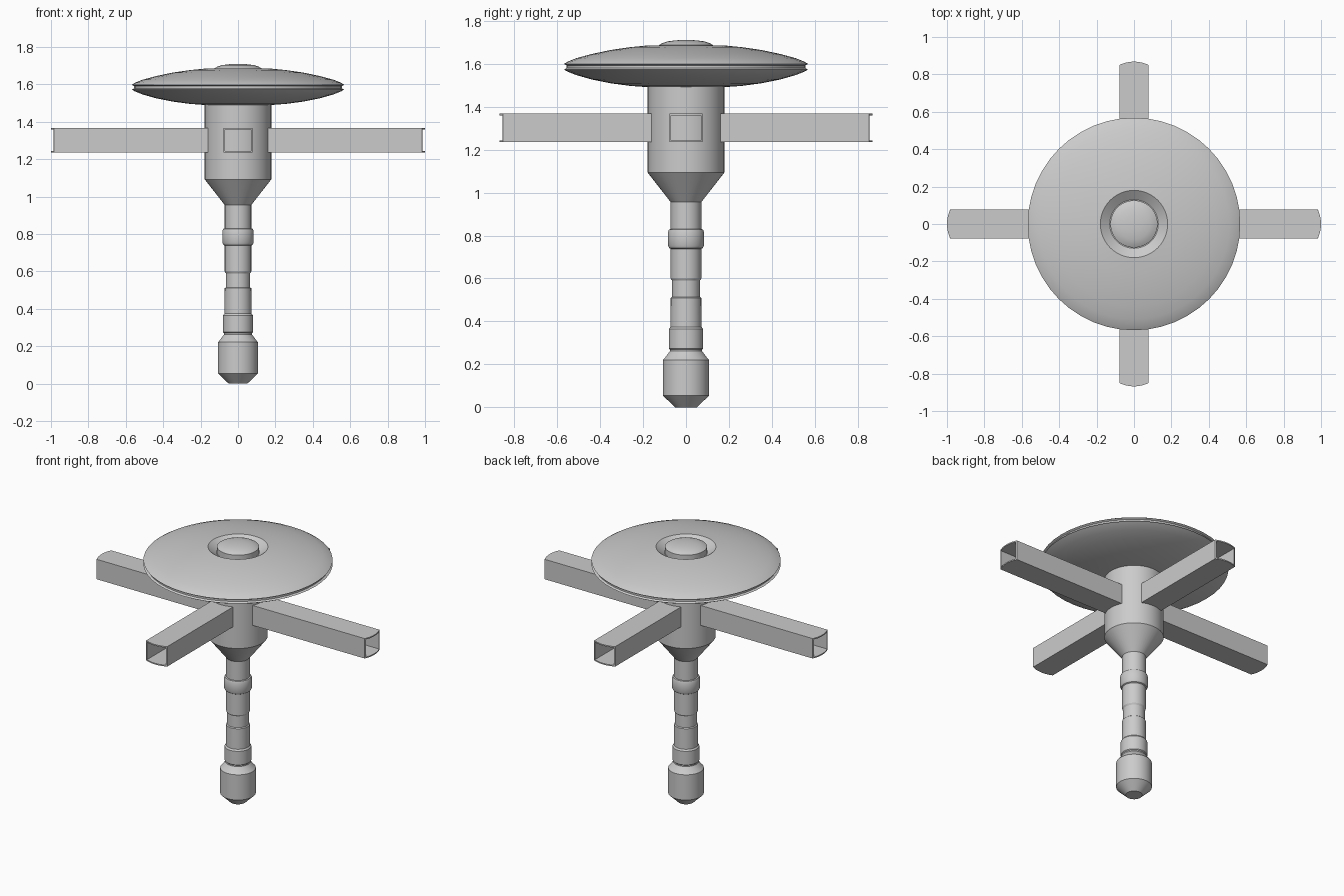
import bpy, bmesh, math

if "Cube" in bpy.data.objects:
    bpy.data.objects.remove(bpy.data.objects["Cube"])

SEG = 48


def finish(bm, name, angle=30):
    bmesh.ops.remove_doubles(bm, verts=bm.verts, dist=1e-5)
    mesh = bpy.data.meshes.new(name)
    bm.to_mesh(mesh)
    bm.free()
    ob = bpy.data.objects.new(name, mesh)
    bpy.context.collection.objects.link(ob)
    bpy.ops.object.select_all(action='DESELECT')
    ob.select_set(True)
    bpy.context.view_layer.objects.active = ob
    bpy.ops.object.shade_smooth_by_angle(angle=math.radians(angle))
    return ob


def lathe(name, profile):
    """Spin an (r, z) profile, listed from bottom to top, about the z axis."""
    bm = bmesh.new()
    vs = [bm.verts.new((r, 0, z)) for r, z in profile]
    es = [bm.edges.new(p) for p in zip(vs, vs[1:])]
    bmesh.ops.spin(bm, geom=vs + es, axis=(0, 0, 1), cent=(0, 0, 0),
                   angle=math.tau, steps=SEG, use_merge=True)
    bmesh.ops.remove_doubles(bm, verts=bm.verts, dist=1e-5)
    bmesh.ops.recalc_face_normals(bm, faces=bm.faces)
    return finish(bm, name)


def arm(name, length, angle):
    """Hollow square tube whose open end is rounded to a cylinder."""
    half, z0, z1, wall, n, start, rad = 0.077, 1.235, 1.367, 0.008, 10, 0.15, 0.178

    def section(inset):
        h, lo, hi = half - inset, z0 + inset, z1 - inset
        ws = [-h + 2 * h * i / n for i in range(n + 1)]
        return [(w, lo) for w in ws] + [(w, hi) for w in reversed(ws)]

    bm = bmesh.new()
    c, s = math.cos(angle), math.sin(angle)

    def ring(pts, rounded):
        out = []
        for w, z in pts:
            x = length - rad + math.sqrt(rad * rad - w * w) if rounded else start
            out.append(bm.verts.new((x * c - w * s, x * s + w * c, z)))
        return out

    outer, inner = section(0), section(wall)
    rings = [ring(outer, False), ring(outer, True), ring(inner, True), ring(inner, False)]
    for a, b in zip(rings, rings[1:] + rings[:1]):
        for i in range(len(a)):
            j = (i + 1) % len(a)
            bm.faces.new((a[i], a[j], b[j], b[i]))
    bmesh.ops.recalc_face_normals(bm, faces=bm.faces)
    return finish(bm, name)


# Stem with its bands, foot and the wide hub above
lathe("stem_and_hub", [
    (0, 0.005), (0.055, 0.005), (0.107, 0.055), (0.107, 0.222), (0.103, 0.225),
    (0.075, 0.262), (0.075, 0.27), (0.080, 0.275), (0.080, 0.365), (0.072, 0.375),
    (0.071, 0.51), (0.065, 0.515), (0.065, 0.59), (0.071, 0.60), (0.071, 0.738),
    (0.078, 0.742), (0.084, 0.755), (0.084, 0.815), (0.079, 0.828), (0.071, 0.83),
    (0.071, 0.955), (0.178, 1.092), (0.178, 1.50), (0, 1.50)])

# Foot pad closes the bottom on the ground
lathe("foot_pad", [(0, 0), (0.05, 0), (0.055, 0.005), (0, 0.006)])

# Saucer with a grooved rim and a recess in the top
lathe("saucer", [
    (0, 1.489), (0.18, 1.490), (0.26, 1.496), (0.35, 1.508), (0.44, 1.526),
    (0.51, 1.546), (0.55, 1.562), (0.568, 1.572), (0.555, 1.579), (0.555, 1.591),
    (0.568, 1.598), (0.55, 1.609), (0.51, 1.625), (0.44, 1.644), (0.35, 1.663),
    (0.26, 1.676), (0.18, 1.684), (0.13, 1.648), (0, 1.648)])

# Domed button in the recess
lathe("top_button", [
    (0, 1.64), (0.126, 1.64), (0.126, 1.686), (0.110, 1.695), (0.085, 1.703),
    (0.045, 1.708), (0, 1.710)])

# Four arms, the side pair longer than the front and back pair
for name, length, k in (("right_arm", 1.0, 0), ("back_arm", 0.868, 1),
                        ("left_arm", 1.0, 2), ("front_arm", 0.868, 3)):
    arm(name, length, k * math.pi / 2)
